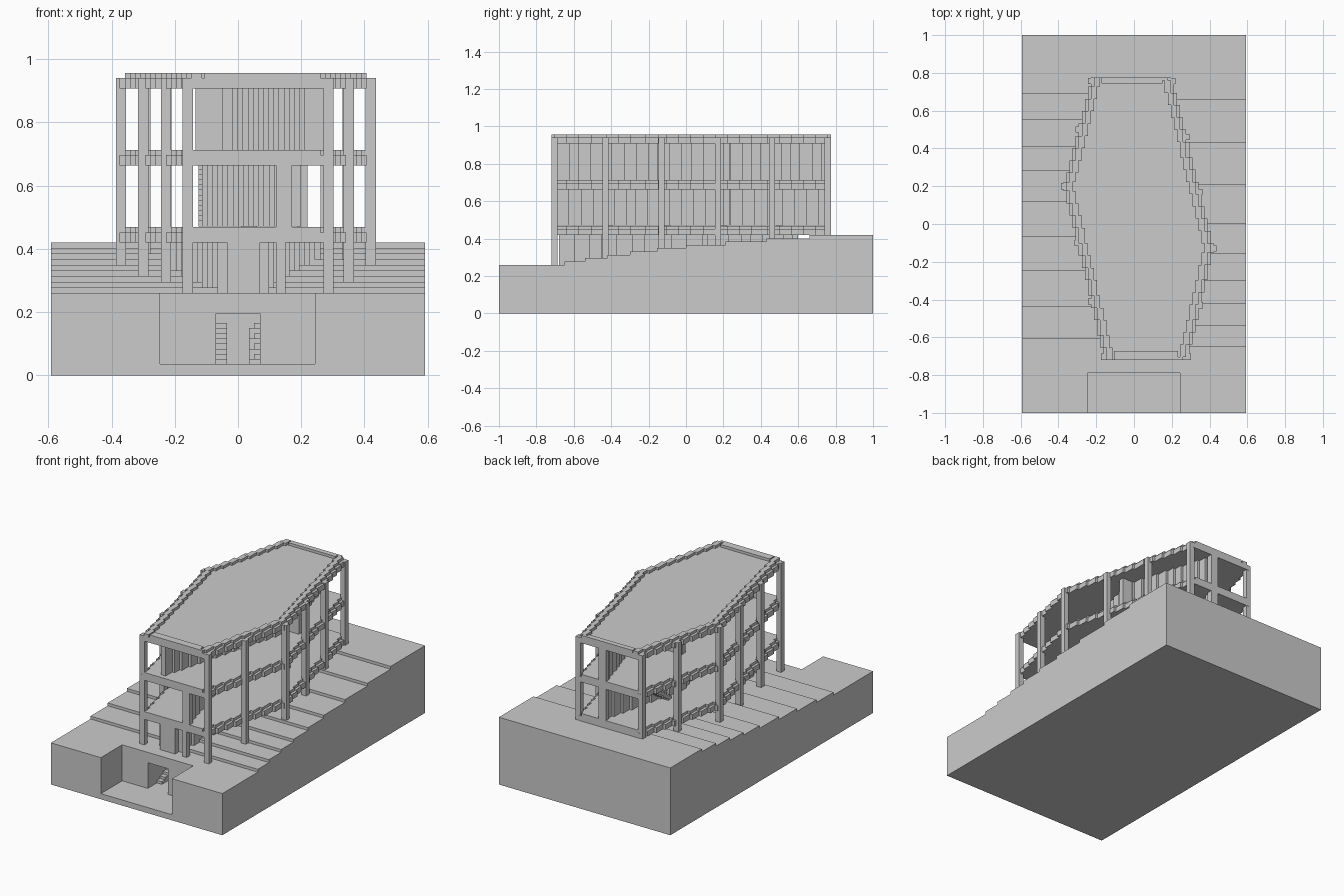
import bpy, bmesh, math

if "Cube" in bpy.data.objects:
    bpy.data.objects.remove(bpy.data.objects["Cube"])

V = 2 / 123  # block module that every stepped edge snaps to


def finish(name, bm):
    bmesh.ops.recalc_face_normals(bm, faces=bm.faces)
    me = bpy.data.meshes.new(name)
    bm.to_mesh(me)
    bm.free()
    ob = bpy.data.objects.new(name, me)
    bpy.context.collection.objects.link(ob)
    return ob


def prism(name, pts, vec):
    """Closed polygon of 3D points swept along vec."""
    bm = bmesh.new()
    n = len(pts)
    a = [bm.verts.new(p) for p in pts]
    b = [bm.verts.new([p[i] + vec[i] for i in range(3)]) for p in pts]
    bm.faces.new(a)
    bm.faces.new(b[::-1])
    for i in range(n):
        j = (i + 1) % n
        bm.faces.new((a[i], b[i], b[j], a[j]))
    return finish(name, bm)


def box(name, x0, x1, y0, y1, z0, z1):
    return prism(name, [(x0, y0, z0), (x1, y0, z0), (x1, y1, z0), (x0, y1, z0)],
                 (0, 0, z1 - z0))


def line(*pts):
    """Piecewise linear x(y) through (x, y) points."""
    def f(y):
        for (xa, ya), (xb, yb) in zip(pts, pts[1:]):
            if y <= yb:
                break
        return xa + (xb - xa) * (y - ya) / (yb - ya)
    return f


def edge(f, y0, y1, off):
    """Staircase edge points following x = f(y) snapped to the block module."""
    n = round((y1 - y0) / V)
    xs = [round(f(y0 + (i + .5) * V) / V) * V + off for i in range(n)]
    pts = [(xs[0], y0)]
    for i in range(1, n):
        if abs(xs[i] - xs[i - 1]) > 1e-6:
            pts += [(xs[i - 1], y0 + i * V), (xs[i], y0 + i * V)]
    return pts + [(xs[-1], y1)]


def stepped(name, fl, fr, y0, y1, z0, z1, ol=0, orr=0):
    pts = edge(fr, y0, y1, orr) + edge(fl, y0, y1, ol)[::-1]
    return prism(name, [(x, y, z0) for x, y in pts], (0, 0, z1 - z0))


def wall(name, f, y0, y1, z0, z1):
    return stepped(name, f, f, y0, y1, z0, z1, -V, V)


def cut(target, cutter):
    m = target.modifiers.new("cut", 'BOOLEAN')
    m.operation, m.solver, m.object = 'DIFFERENCE', 'EXACT', cutter
    bpy.context.view_layer.update()
    dg = bpy.context.evaluated_depsgraph_get()
    me = bpy.data.meshes.new_from_object(target.evaluated_get(dg))
    target.modifiers.clear()
    target.data = me
    bpy.data.objects.remove(cutter)


# Terraced ground: one block, with the air above each side's terraces cut away
ground = box("terraced_ground", -.592, .592, -1, 1, 0, .42)
left_y = [-.61, -.44, -.25, -.07, .12, .28, .41, .55, .69]
right_y = [-.65, -.54, -.42, -.30, -.155, 0, .21, .43, .66]
for ys, xa, xb in ((left_y, -.7, .02), (right_y, .0199, .7)):
    pts, z = [(-1.1, .26)], .26
    for y in ys:
        pts.append((y, z))
        z += .16 / 9
        if y != ys[-1]:
            pts.append((y, z))
    pts += [(ys[-1], .6), (-1.1, .6)]
    cut(ground, prism("air", [(xa, y, z) for y, z in pts], (xb - xa, 0, 0)))
# Sunken entrance court and passage
cut(ground, box("court", -.247, .244, -1.1, -.79, .035, .5))
cut(ground, box("passage", -.07, .07, -.85, -.4, .035, .195))
# Court keeps a low front opening; stepped blocks flank the passage
for i in range(8):
    z = .035 + i * V
    box("passage_step_left", -.07, -.035, -.7 + i * .03, -.67 + i * .03, .035, z + V)
    box("passage_step_right", .035 + i % 2 * V, .07, -.7 + i * .03, -.67 + i * .03, .035, z + V)

# Stepped hexagonal floors: lower beam, then a slightly narrower top layer
L = line((-.155, -.72), (-.37, .2), (-.222, .775))
R = line((.282, -.72), (.42, -.13), (.2, .775))
Y0, Y1 = -.72, -.72 + 92 * V
for name, k in (("ground_floor_slab", 26), ("upper_floor_slab", 41), ("roof_slab", 56)):
    z = k * V - .003
    stepped(name + "_beam", L, R, Y0, Y1, z, z + 2 * V)
    if name != "roof_slab":
        stepped(name + "_top", L, R, Y0, Y1, z + 2 * V, z + 3 * V, V, -V)
# Roof parapet around the sunken roof surface
zr = 58 * V - .003
stepped("parapet_left", L, L, Y0, Y1, zr, zr + V, V, 3 * V)
stepped("parapet_right", R, R, Y0, Y1, zr, zr + V, -3 * V, -V)
box("parapet_front", L(Y0) + 3 * V, R(Y0) - 3 * V, Y0, Y0 + 3 * V, zr, zr + V)
box("parapet_back", L(Y1) + 3 * V, R(Y1) - 3 * V, Y1 - 2 * V, Y1, zr, zr + V)

# Columns around the outline
for f, ys, s in ((L, (-.703, -.41, -.10, .2, .50, .758), -1),
                 (R, (-.703, -.43, -.13, .17, .46, .758), 1)):
    for y in ys:
        x = f(y)
        box("column", x - V, x + V, y - V, y + V, .25, .94)
box("back_column", .01, .06, Y1 - 2 * V, Y1, .40, .92)
box("front_pier", .12, .17, Y0, Y0 + 2 * V, .44, .67)
box("ground_front_panel", -.035, .07, Y0, Y0 + 2 * V, .25, .43)
box("ground_front_pier", .12, .15, Y0, Y0 + 2 * V, .25, .43)

# Stepped partition walls on each storey
wall("ground_wall_left", line((-.04, -.69), (-.22, .2), (-.1, .6)), -.68, .6, .25, .43)
wall("ground_wall_right", line((.07, -.69), (.24, .1), (.1, .6)), -.68, .6, .25, .43)
wall("middle_wall", line((.14, -.69), (-.1, .2), (.035, .745)), -.69, .745, .47, .67)
wall("upper_wall", line((-.04, -.69), (.2, .2), (.035, .745)), -.69, .745, .71, .91)
box("upper_cross_wall", -.135, .28, .2, .2 + 2 * V, .71, .91)
box("middle_cross_wall", -.1, .2, .2, .2 + 2 * V, .47, .67)

# Inside stairs
for i in range(12):
    y, z = .32 + i * .0235, .47 + i * V
    box("middle_stair_step", -.125, -.07, y, y + .035, z, z + V * 1.2)
for i in range(5):
    y, z = .02 + i * .03, .345 + i * V
    box("ground_stair_step", .07, .12, y, y + .035, z, z + V * 1.2)
